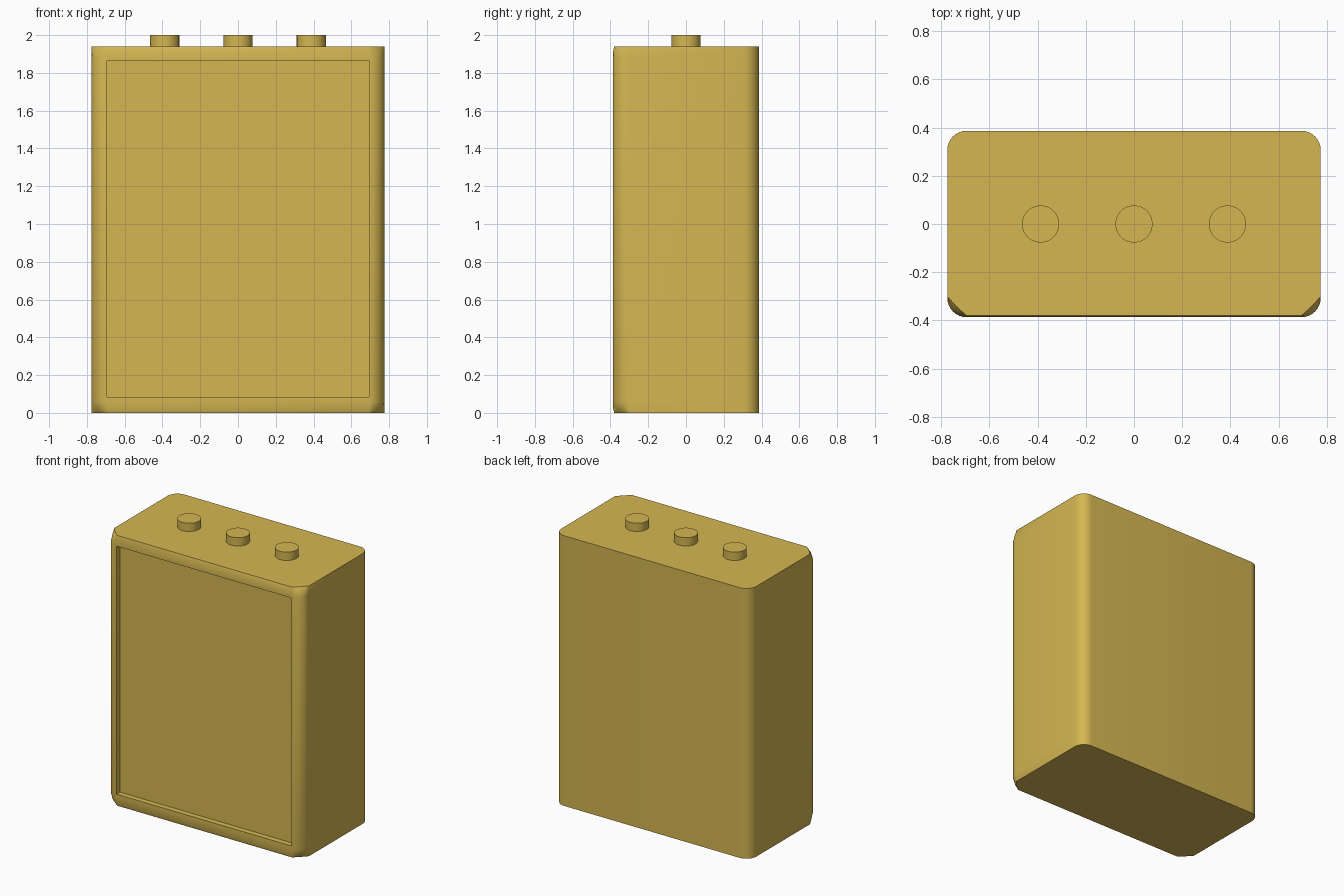
import bpy, bmesh, math

old = bpy.data.objects.get("Cube")
if old:
    bpy.data.objects.remove(old, do_unlink=True)

HW, HD, H, R = 0.775, 0.387, 1.94, 0.08   # half width, half depth, height, corner radius

# Single mustard material
mustard = bpy.data.materials.new("mustard yellow")
mustard.use_nodes = True
COLOR = (0.66, 0.47, 0.085, 1)
mustard.diffuse_color = COLOR
mustard.node_tree.nodes["Principled BSDF"].inputs["Base Color"].default_value = COLOR


def smooth(obj, degrees):
    bpy.ops.object.select_all(action='DESELECT')
    obj.select_set(True)
    bpy.context.view_layer.objects.active = obj
    bpy.ops.object.shade_smooth_by_angle(angle=math.radians(degrees))


def outline(front, flat, steps=8):
    """Rounded rectangle; flat blends the front corners towards chamfers."""
    points = []
    for sx, sy, start in ((1, 1, 0), (-1, 1, 90), (-1, -1, 180), (1, -1, 270)):
        depth = HD if sy > 0 else front
        cx, cy = sx * (HW - R), sy * (depth - R)
        for i in range(steps + 1):
            t = i / steps
            a0, a1 = math.radians(start), math.radians(start + 90)
            a = a0 + (a1 - a0) * t
            k = flat if sy < 0 else 0
            ux = math.cos(a) * (1 - k) + k * (math.cos(a0) * (1 - t) + math.cos(a1) * t)
            uy = math.sin(a) * (1 - k) + k * (math.sin(a0) * (1 - t) + math.sin(a1) * t)
            points.append((cx + R * ux, cy + R * uy))
    return points


# Case: stacked outlines with slightly softened front top and bottom edges
bm = bmesh.new()
levels = ((0, HD - 0.007, 0.9), (0.02, HD - 0.002, 0.4), (0.06, HD, 0),
          (H - 0.06, HD, 0), (H - 0.02, HD - 0.002, 0.4), (H, HD - 0.007, 0.9))
rings = [[bm.verts.new((x, y, z)) for x, y in outline(front, flat)]
         for z, front, flat in levels]
for low, high in zip(rings, rings[1:]):
    for i in range(len(low)):
        j = (i + 1) % len(low)
        bm.faces.new((low[i], low[j], high[j], high[i]))
bm.faces.new(list(reversed(rings[0])))
bm.faces.new(rings[-1])
mesh = bpy.data.meshes.new("case")
bm.to_mesh(mesh)
bm.free()
case = bpy.data.objects.new("case", mesh)
bpy.context.collection.objects.link(case)
mesh.materials.append(mustard)

# Recessed front panel cut into the case
bpy.ops.mesh.primitive_cube_add(size=1, location=(0, -HD - 0.06, 0.975))
cutter = bpy.context.object
cutter.name = "panel_cutter"
cutter.scale = (1.388, 0.2, 1.78)
cutter.hide_render = True
cutter.data.materials.append(mustard)
cut = case.modifiers.new("panel_recess", 'BOOLEAN')
cut.object = cutter
cut.operation = 'DIFFERENCE'
cut.solver = 'EXACT'
bpy.context.view_layer.objects.active = case
bpy.ops.object.modifier_apply(modifier=cut.name)
bpy.data.objects.remove(cutter, do_unlink=True)
smooth(case, 40)

# Three round buttons on top
for name, x in (("right_button", -0.388), ("middle_button", 0), ("left_button", 0.388)):
    bpy.ops.mesh.primitive_cylinder_add(vertices=48, radius=0.077, depth=0.08,
                                        location=(x, 0, 1.96))
    button = bpy.context.object
    button.name = name
    button.data.materials.append(mustard)
    smooth(button, 40)
